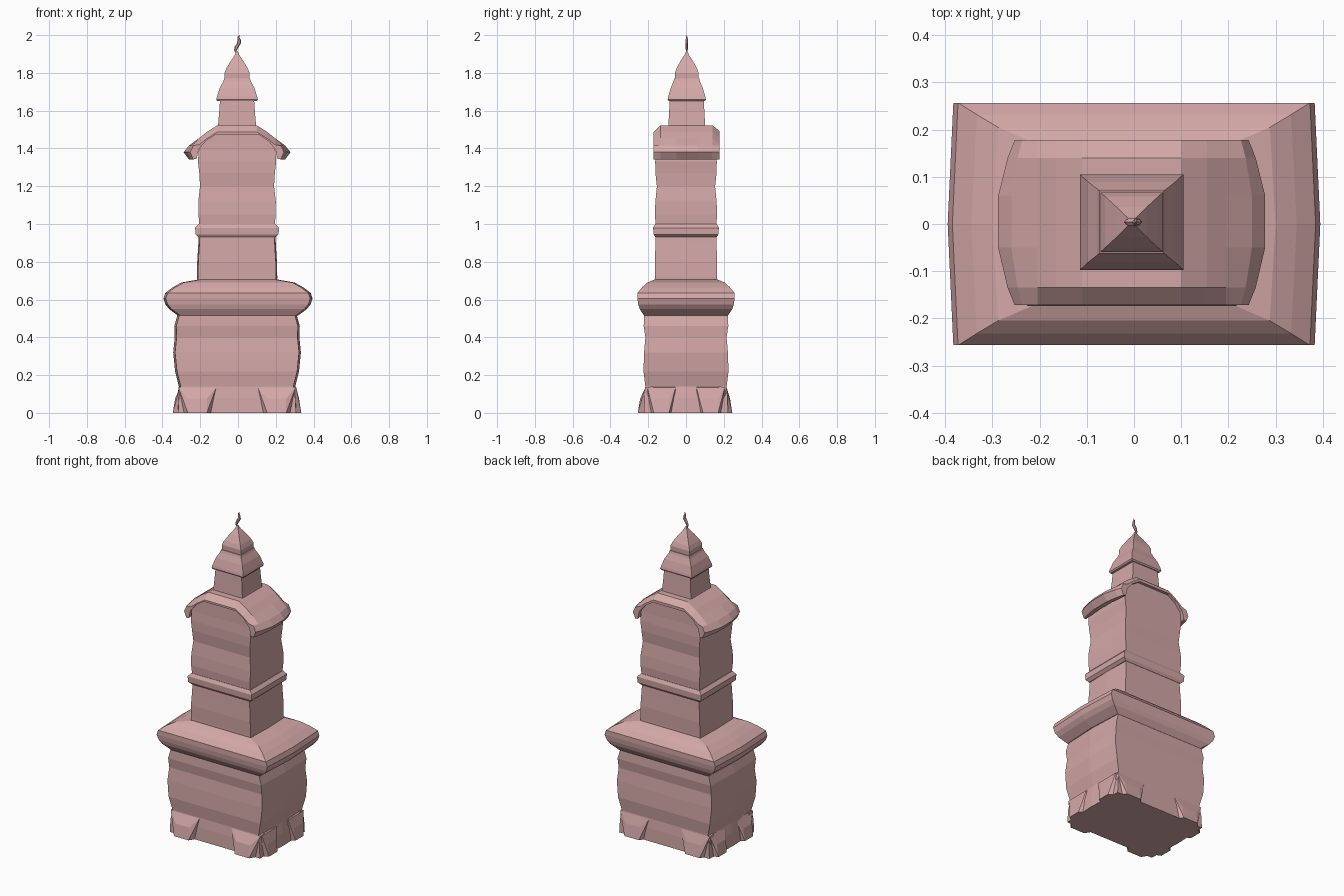
import bpy, bmesh, math
from mathutils import Vector

cube = bpy.data.objects.get("Cube")
if cube:
    bpy.data.objects.remove(cube, do_unlink=True)

stone = bpy.data.materials.new("dusty_pink_stone")
stone.use_nodes = True
stone.diffuse_color = (0.66, 0.39, 0.39, 1)
stone.node_tree.nodes["Principled BSDF"].inputs["Base Color"].default_value = (0.66, 0.39, 0.39, 1)


def finish(name, bm):
    bmesh.ops.recalc_face_normals(bm, faces=bm.faces)
    mesh = bpy.data.meshes.new(name)
    bm.to_mesh(mesh)
    bm.free()
    mesh.materials.append(stone)
    obj = bpy.data.objects.new(name, mesh)
    bpy.context.collection.objects.link(obj)
    return obj


def skin(name, rings):
    """Join closed rings of points and cap both ends."""
    bm = bmesh.new()
    loops = [[bm.verts.new(p) for p in ring] for ring in rings]
    n = len(loops[0])
    for a, b in zip(loops, loops[1:]):
        for i in range(n):
            j = (i + 1) % n
            bm.faces.new((a[i], a[j], b[j], b[i]))
    bm.faces.new(loops[0][::-1])
    bm.faces.new(loops[-1])
    return finish(name, bm)


def tier(name, sections, cx=0, cy=0, bow=0):
    """Stack rectangles given as (height, half width, half depth)."""
    rings = []
    for z, w, d in sections:
        rings.append([(cx + w - bow, cy - d, z), (cx + w, cy, z), (cx + w - bow, cy + d, z),
                      (cx, cy + d, z), (cx - w + bow, cy + d, z), (cx - w, cy, z),
                      (cx - w + bow, cy - d, z), (cx, cy - d, z)])
    return skin(name, rings)


# Wavy lower body
tier("lower_body", [(0, .322, .222), (.08, .318, .22), (.14, .308, .215), (.22, .328, .225),
                    (.32, .338, .222), (.40, .33, .215), (.46, .332, .224), (.51, .318, .222),
                    (.53, .318, .22)], cx=-.005, bow=.01)

# Flared feet around the base
def foot(name, along, wall, outer, inner_half, outer_half, side, front):
    bm = bmesh.new()
    for dist, half, z in [(wall - .04, inner_half, 0), (outer, outer_half, 0),
                          (outer - .012, outer_half, .075), (wall - .04, inner_half, .14),
                          (wall, inner_half, .135)]:
        for s in (-1, 1):
            a, b = along + s * half, side * dist
            bm.verts.new((a, b, z) if front else (b, a, z))
    hull = bmesh.ops.convex_hull(bm, input=bm.verts)
    loose = {v for v in hull["geom_interior"] if isinstance(v, bmesh.types.BMVert)}
    bmesh.ops.delete(bm, geom=list(loose), context='VERTS')
    finish(name, bm)

for side, face in ((-1, "front"), (1, "back")):
    for x, hand in ((-.215, "right"), (.205, "left")):
        foot(f"{face}_{hand}_foot", x, .215, .255 if side < 0 else .245, .1, .05, side, True)
for side, hand in ((-1, "right"), (1, "left")):
    for y, face in ((-.13, "front"), (.13, "back")):
        foot(f"{hand}_side_{face}_foot", y, .308, .345 if side < 0 else .335, .075, .04, side, False)

# Wide overhanging ledge with a sloped top
tier("ledge", [(.515, .318, .222), (.55, .365, .245), (.575, .385, .253), (.605, .395, .257),
               (.635, .385, .257), (.665, .345, .232), (.69, .30, .205), (.705, .215, .168)],
     bow=.012)

# Upper body and its moulded band
tier("middle_body", [(.685, .212, .163), (.72, .213, .163), (.80, .211, .165),
                     (.88, .206, .162), (.94, .203, .16)], cx=-.005, bow=.006)
tier("band", [(.93, .203, .162), (.945, .22, .172), (.98, .222, .174), (1.0, .203, .163)],
     cx=-.005)
tier("upper_body", [(.99, .2, .16), (1.05, .204, .165), (1.12, .205, .162), (1.2, .196, .154),
                    (1.27, .2, .162), (1.33, .207, .163), (1.39, .203, .16)], cx=-.005)

# Arched wall below the roof
arch = [(-.208, 1.38), (.198, 1.38), (.195, 1.41), (.11, 1.485), (-.12, 1.485), (-.205, 1.41)]
skin("arched_gable", [[(x, y, z) for x, z in arch] for y in (-.16, .16)])

# Curved roof, narrower at its ends and bevelled along the ridge
outer = [(.255, 1.342), (.283, 1.38), (.255, 1.415), (.20, 1.455), (.16, 1.487), (.105, 1.522)]
inner = [(.11, 1.475), (.165, 1.44), (.205, 1.395), (.225, 1.345)]
right_half = [(x, z, True) for x, z in outer], [(x, z, False) for x, z in inner]
profile = ([(-x, z, t) for x, z, t in right_half[1][::-1]] +
           [(-x, z, t) for x, z, t in right_half[0]] +
           [(x, z, t) for x, z, t in right_half[0][::-1]] + right_half[1])
# Walk inner underside from left eave, outer shell over the top, then back underneath
left_inner = [(-x, z, False) for x, z in inner]
profile = ([(-x, z, True) for x, z in outer] + [(x, z, True) for x, z in outer[::-1]] +
           [(x, z, False) for x, z in inner[::-1]] + left_inner)

def roof_ring(y, pull, drop):
    ring = []
    for x, z, top in profile:
        eave = max(0, abs(x) - .2) / .083
        nx = x - math.copysign(pull * eave, x)
        ring.append((nx - .005, y, z - (drop if top and z > 1.43 else 0)))
    return ring

skin("curved_roof", [roof_ring(-.172, .035, .035), roof_ring(-.135, .02, 0), roof_ring(-.05, 0, 0),
                     roof_ring(.06, 0, 0), roof_ring(.14, .02, 0), roof_ring(.178, .035, .03)])

# Square turret with stepped, tapering cap
tier("turret", [(1.49, .108, .1), (1.53, .1, .097), (1.60, .094, .093), (1.66, .09, .09)],
     cx=-.005, cy=.004)
tier("turret_cap", [(1.65, .104, .096), (1.658, .11, .101), (1.675, .106, .098),
                    (1.72, .092, .085), (1.755, .073, .07), (1.77, .068, .066)],
     cx=-.005, cy=.004)
tier("spire", [(1.765, .065, .062), (1.80, .066, .063), (1.825, .056, .054),
               (1.865, .032, .032), (1.895, .012, .012), (1.915, .003, .003)],
     cx=-.005, cy=.004)

# Twisting flame finial
flame = []
for z, x, w in [(1.9, -.006, .004), (1.92, -.014, .007), (1.94, -.006, .011), (1.958, .006, .011),
                (1.975, .006, .009), (1.988, .002, .006), (2.0, .006, .001)]:
    flame.append([(x + w * math.cos(a), .004 + .8 * w * math.sin(a), z)
                  for a in (math.tau * i / 6 for i in range(6))])
skin("flame_finial", flame)
